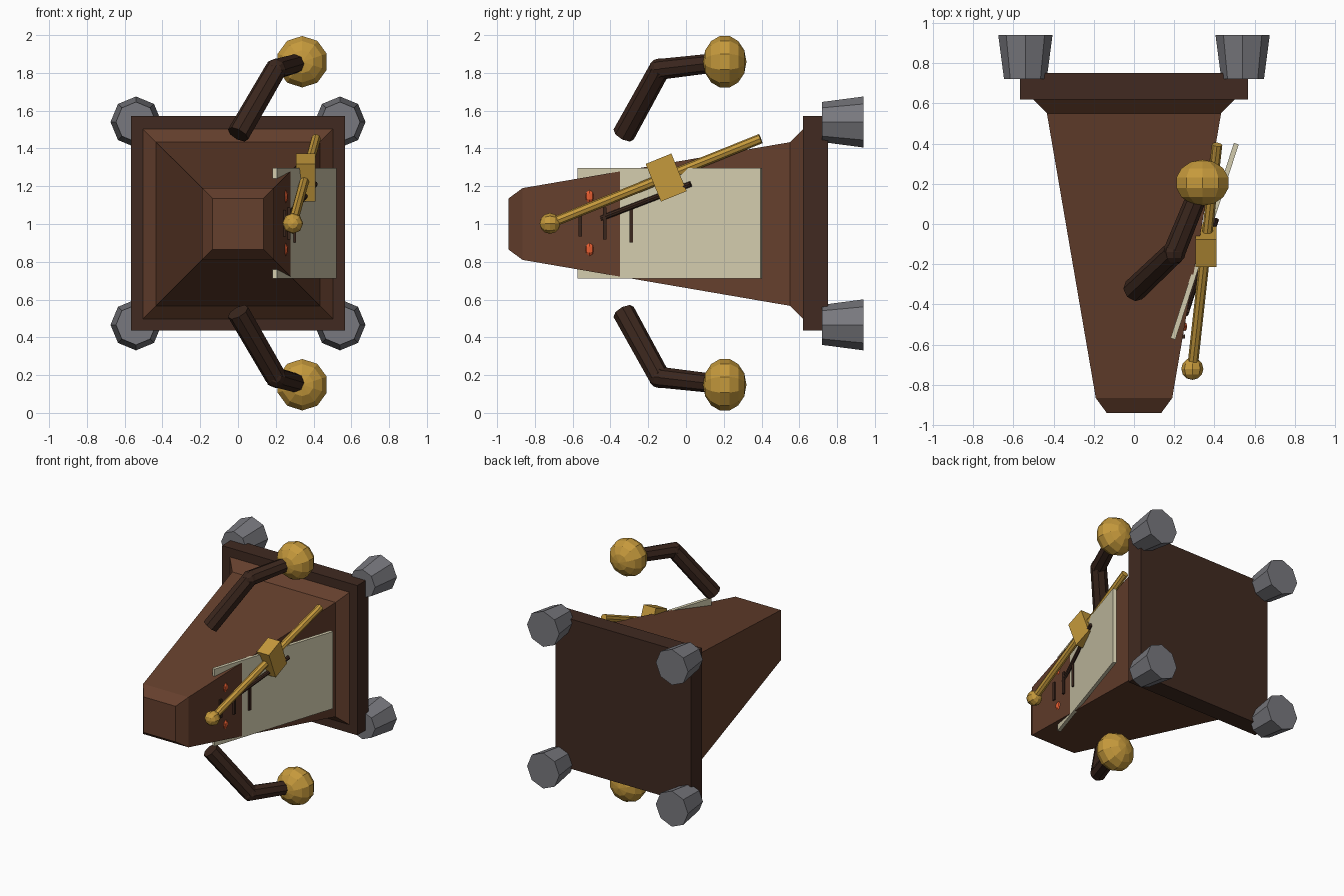
import bpy, bmesh, math
from mathutils import Vector, Matrix

if "Cube" in bpy.data.objects:
    bpy.data.objects.remove(bpy.data.objects["Cube"])

ZC = 1.0  # height of the body's long axis


def mat(name, r, g, b):
    m = bpy.data.materials.new(name)
    m.diffuse_color = (r, g, b, 1)
    m.use_nodes = True
    m.node_tree.nodes["Principled BSDF"].inputs["Base Color"].default_value = m.diffuse_color
    return m


WOOD = mat("wood", 0.13, 0.05, 0.026)
DARK = mat("dark_wood", 0.052, 0.023, 0.015)
LIMB = mat("limb", 0.042, 0.019, 0.012)
GOLD = mat("brass", 0.56, 0.32, 0.045)
PAPER = mat("paper", 0.65, 0.60, 0.42)
GLOW = mat("orange", 0.80, 0.11, 0.03)
STEEL = mat("steel", 0.19, 0.19, 0.21)


def finish(name, bm, material):
    bmesh.ops.recalc_face_normals(bm, faces=bm.faces)
    me = bpy.data.meshes.new(name)
    bm.to_mesh(me)
    bm.free()
    me.materials.append(material)
    ob = bpy.data.objects.new(name, me)
    bpy.context.collection.objects.link(ob)
    return ob


def rod(name, a, b, r1, r2, material, sides=8):
    a, b = Vector(a), Vector(b)
    d = b - a
    bm = bmesh.new()
    m = Matrix.Translation((a + b) / 2) @ d.to_track_quat('Z', 'Y').to_matrix().to_4x4()
    bmesh.ops.create_cone(bm, cap_ends=True, segments=sides, radius1=r1, radius2=r2,
                          depth=d.length, matrix=m)
    return finish(name, bm, material)


def ball(name, loc, scale, material, seg=10, rings=7):
    # poles point along y
    bm = bmesh.new()
    m = (Matrix.Translation(loc) @ Matrix.Diagonal((*scale, 1))
         @ Matrix.Rotation(math.pi / 2, 4, 'X'))
    bmesh.ops.create_uvsphere(bm, u_segments=seg, v_segments=rings, radius=1, matrix=m)
    return finish(name, bm, material)


def box(name, loc, size, material, rot=None):
    bm = bmesh.new()
    m = Matrix.Translation(loc) @ (rot or Matrix()) @ Matrix.Diagonal((*size, 1))
    bmesh.ops.create_cube(bm, size=1, matrix=m)
    return finish(name, bm, material)


# Tapered square case, lofted along y
bm = bmesh.new()
rings = []
for y, h in ((-0.94, 0.135), (-0.865, 0.19), (0.55, 0.433), (0.63, 0.513)):
    rings.append([bm.verts.new((sx * h, y, ZC + sz * h))
                  for sx, sz in ((-1, -1), (1, -1), (1, 1), (-1, 1))])
for p, q in zip(rings, rings[1:]):
    for i in range(4):
        j = (i + 1) % 4
        bm.faces.new((p[i], p[j], q[j], q[i]))
bm.faces.new(rings[0])
bm.faces.new(rings[-1])
finish("case", bm, WOOD)

# Base slab and four feet
box("base", (0, 0.685, ZC + 0.003), (1.135, 0.132, 1.135), DARK)
for sx in (-1, 1):
    for sz in (-1, 1):
        x, z = sx * 0.54, ZC + 0.003 + sz * 0.537
        rod("foot", (x, 0.72, z), (x, 0.94, z), 0.106, 0.135, STEEL)

# Tilted scale panel
tilt = math.atan2(0.315, 0.97)
box("scale_panel", (0.351, -0.086, ZC + 0.003), (0.025, 1.02, 0.585), PAPER,
    Matrix.Rotation(-tilt, 4, 'Z'))

# Scale marks and slanted dark needle
for x, y, h in ((0.243, -0.56, 0.07), (0.267, -0.43, 0.085), (0.298, -0.29, 0.1)):
    box("scale_mark", (x, y, ZC + 0.003), (0.02, 0.02, 2 * h), LIMB)
rod("needle", (0.255, -0.45, 1.03), (0.408, 0.025, 1.212), 0.015, 0.015, LIMB)

# Eyes on the right side
for s in (-1, 1):
    ball("eye", (0.253, -0.51, ZC + 0.005 + s * 0.14), (0.013, 0.023, 0.034), GLOW, 6, 4)

# Pendulum: rod, pivot ball and sliding weight
rod("pendulum_rod", (0.29, -0.72, 1.003), (0.413, 0.395, 1.452), 0.026, 0.026, GOLD)
ball("pendulum_ball", (0.29, -0.72, 1.003), (0.055, 0.055, 0.055), GOLD, 8, 6)
box("pendulum_weight", (0.358, -0.105, 1.246), (0.103, 0.147, 0.215), GOLD,
    Matrix.Rotation(math.radians(22.2), 4, 'X'))

# Two bent arms with round fists, mirrored about the body axis
for side, s in (("upper", 1), ("lower", -1)):
    def P(x, y, z):
        return Vector((x, y, ZC + 0.004 + s * z))
    shoulder, elbow, fist = P(0, -0.33, 0.47), P(0.2, -0.14, 0.815), P(0.34, 0.205, 0.855)
    rod(side + "_upper_arm", shoulder, elbow, 0.06, 0.057, LIMB)
    ball(side + "_elbow", elbow, (0.058, 0.058, 0.058), LIMB, 8, 6)
    rod(side + "_forearm", elbow, fist, 0.055, 0.05, LIMB)
    ball(side + "_fist", fist, (0.14, 0.115, 0.14), GOLD)
